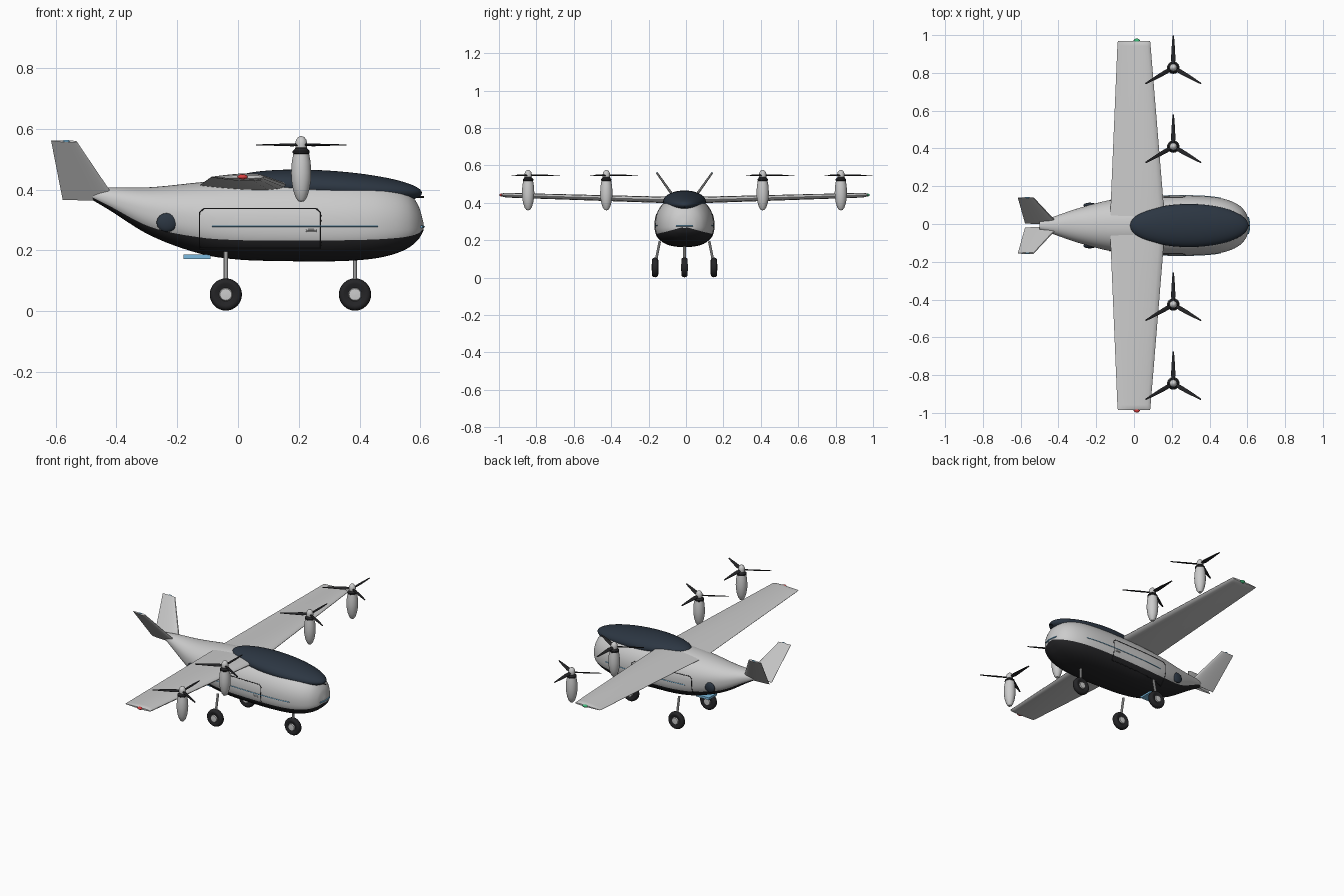
import bpy, bmesh, math
from mathutils import Vector, Matrix

if "Cube" in bpy.data.objects:
    bpy.data.objects.remove(bpy.data.objects["Cube"])

OFF = Vector((0, -0.008, 0))   # the airframe sits slightly off centre
N_UP, N_LOW = 2.15, 2.5        # superellipse exponents of the hull


def mat(name, c):
    m = bpy.data.materials.new(name)
    m.diffuse_color = (*c, 1)
    m.use_nodes = True
    m.node_tree.nodes["Principled BSDF"].inputs["Base Color"].default_value = m.diffuse_color
    return m


DARK = mat("charcoal", (0.018, 0.018, 0.02))
NAVY = mat("navy_glass", (0.025, 0.037, 0.055))
BLUE = mat("light_blue", (0.2, 0.5, 0.75))
RED = mat("red", (0.7, 0.05, 0.05))
GREEN = mat("green", (0.05, 0.5, 0.2))


def finish(name, bm, mats=(), angle=40, loc=(0, 0, 0)):
    bmesh.ops.recalc_face_normals(bm, faces=bm.faces)
    me = bpy.data.meshes.new(name)
    bm.to_mesh(me)
    bm.free()
    for m in mats:
        me.materials.append(m)
    o = bpy.data.objects.new(name, me)
    bpy.context.collection.objects.link(o)
    o.location = OFF + Vector(loc)
    bpy.ops.object.select_all(action='DESELECT')
    o.select_set(True)
    bpy.context.view_layer.objects.active = o
    bpy.ops.object.shade_smooth_by_angle(angle=math.radians(angle))
    return o


def loft(bm, rings, dark_from=None):
    vs = [[bm.verts.new(p) for p in r] for r in rings]
    n = len(rings[0])
    for a, b in zip(vs, vs[1:]):
        for i in range(n):
            f = bm.faces.new((a[i], a[(i + 1) % n], b[(i + 1) % n], b[i]))
            f.material_index = int(dark_from is not None and i >= dark_from)
    bm.faces.new(vs[0])
    bm.faces.new(vs[-1])


def foil(le, te, thick, normal, n=10):
    """Closed wing section between leading and trailing edge points."""
    le, te, nv = Vector(le), Vector(te), Vector(normal).normalized()
    up, lo = [], []
    for i in range(n + 1):
        t = (1 - math.cos(math.pi * i / n)) / 2
        h = thick * 5 * (.2969 * t**.5 - .126 * t - .3516 * t*t + .2843 * t**3 - .1036 * t**4) + .0008
        up.append(le.lerp(te, t) + nv * h)
        lo.append(le.lerp(te, t) - nv * h)
    return up + lo[:0:-1]


def lathe(name, prof, mats=(), loc=(0, 0, 0), axis='Z', n=32):
    bm = bmesh.new()
    loft(bm, [[(max(r, .0005) * math.cos(2 * math.pi * i / n),
                max(r, .0005) * math.sin(2 * math.pi * i / n), z) for i in range(n)] for r, z in prof])
    if axis == 'Y':
        bm.transform(Matrix.Rotation(math.pi / 2, 4, 'X'))
    return finish(name, bm, mats, loc=loc)


def ball(name, loc, size, m, tilt=0, u=24):
    bm = bmesh.new()
    bmesh.ops.create_uvsphere(bm, u_segments=u, v_segments=u // 2, radius=1)
    bm.transform(Matrix.Rotation(tilt, 4, 'Y') @ Matrix.Diagonal((*size, 1)))
    return finish(name, bm, [m], loc=loc)


def tube(name, pts, r, mats=(), cyclic=False):
    cu = bpy.data.curves.new(name, 'CURVE')
    cu.dimensions, cu.bevel_depth, cu.bevel_resolution, cu.use_fill_caps = '3D', r, 2, True
    s = cu.splines.new('POLY')
    s.points.add(len(pts) - 1)
    s.use_cyclic_u = cyclic
    for p, q in zip(s.points, pts):
        p.co = (*q, 1)
    for m in mats:
        cu.materials.append(m)
    o = bpy.data.objects.new(name, cu)
    bpy.context.collection.objects.link(o)
    o.location = OFF
    bpy.ops.object.select_all(action='DESELECT')
    o.select_set(True)
    bpy.context.view_layer.objects.active = o
    bpy.ops.object.convert(target='MESH')
    bpy.ops.object.shade_smooth_by_angle()


# Hull stations: x, half width, top, middle, bottom, belly colour line
ST = [(-.50, .020, .402, .390, .378, .384), (-.43, .045, .407, .37, .337, .350),
      (-.29, .093, .408, .33, .250, .278), (-.127, .135, .424, .30, .190, .243),
      (0, .151, .435, .285, .170, .234), (.15, .157, .440, .28, .165, .233),
      (.30, .158, .440, .28, .164, .233), (.42, .151, .434, .28, .170, .235),
      (.50, .134, .420, .28, .184, .239), (.56, .104, .392, .278, .208, .246),
      (.595, .062, .345, .276, .238, .257), (.61, .012, .292, .275, .265, .270)]


def hermite(i, t):
    a, b, c, d = (ST[min(max(k, 0), len(ST) - 1)] for k in (i - 1, i, i + 1, i + 2))
    h = c[0] - b[0]
    out = [b[0] + t * h]
    for k in range(1, 6):
        m0 = (c[k] - a[k]) / (c[0] - a[0]) * h
        m1 = (d[k] - b[k]) / (d[0] - b[0]) * h
        out.append((2*t**3 - 3*t*t + 1) * b[k] + (t**3 - 2*t*t + t) * m0 + (3*t*t - 2*t**3) * c[k] + (t**3 - t*t) * m1)
    return out


HULL = [hermite(i, j / 6) for i in range(len(ST) - 1) for j in range(6)] + [list(ST[-1])]


def section(s, nu=40, nl=20):
    x, w, top, mid, bot, line = s
    a0 = math.asin(min(1, ((mid - line) / (mid - bot)) ** (N_LOW / 2)))
    angs = [-a0 + (math.pi + 2 * a0) * i / nu for i in range(nu)]
    angs += [math.pi + a0 + (math.pi - 2 * a0) * i / nl for i in range(nl)]
    pts = []
    for a in angs:
        c, sn = math.cos(a), math.sin(a)
        n, h = (N_UP, top - mid) if sn > 0 else (N_LOW, mid - bot)
        pts.append((x, math.copysign(w * abs(c) ** (2 / n), c), mid + math.copysign(h * abs(sn) ** (2 / n), sn)))
    return pts


def side_y(x, z):
    """Half width of the hull at a given length and height."""
    i = max(k for k in range(len(HULL) - 1) if HULL[k][0] <= x)
    a, b = HULL[i], HULL[i + 1]
    t = (x - a[0]) / (b[0] - a[0])
    _, w, top, mid, bot, _ = [p + (q - p) * t for p, q in zip(a, b)]
    n, h = (N_UP, top - mid) if z > mid else (N_LOW, mid - bot)
    return w * max(0, 1 - (abs(z - mid) / h) ** n) ** (1 / n)


def on_side(pts, sy, step=12):
    out = []
    for (x0, z0), (x1, z1) in zip(pts, pts[1:]):
        for j in range(step):
            x, z = x0 + (x1 - x0) * j / step, z0 + (z1 - z0) * j / step
            out.append((x, sy * side_y(x, z), z))
    return out


# Hull with dark belly, and canopy
bm = bmesh.new()
loft(bm, [section(s) for s in HULL], dark_from=40)
finish("fuselage", bm, [mat("body_grey", (.8, .8, .82)), DARK])
ball("canopy", (.291, 0, .408), (.315, .114, .055), NAVY, math.radians(3.5), 64)

# Main wing with slight dihedral and rounded tips
bm = bmesh.new()
loft(bm, [foil((le, y, z), (te, y, z), th, (0, 0, 1)) for y, le, te, z, th in (
    (-.978, .084, -.084, .442, .008), (-.97, .087, -.087, .442, .018), (-.95, .088, -.088, .441, .024),
    (0, .166, -.128, .413, .034),
    (.95, .088, -.088, .441, .024), (.97, .087, -.087, .442, .018), (.978, .084, -.084, .442, .008))])
finish("wing", bm)

for sy, side in ((1, "left"), (-1, "right")):
    # V tail fins
    bm = bmesh.new()
    nv = (0, .825 * sy, -.565)
    loft(bm, [foil((-.403, .012 * sy, .37), (-.577, .012 * sy, .367), .014, nv),
              foil((-.53, .147 * sy, .558), (-.615, .147 * sy, .561), .009, nv)])
    finish(side + "_tail_fin", bm)
    ball(side + "_tail_light", (-.565, .147 * sy, .56), (.012, .004, .004), BLUE)
    ball(side + "_wing_light", (.015, .978 * sy, .442), (.017, .012, .008), GREEN if sy > 0 else RED)
    # Side details: door seam, stripe, handle, rear window
    door = [(-.127, .207), (-.127, .325), (-.112, .338), (.257, .338), (.272, .325), (.272, .207), (-.127, .207)]
    tube(side + "_door_seam", on_side(door, sy), .002, [DARK], True)
    tube(side + "_stripe", on_side([(-.085, .28), (.475, .28)], sy, 40), .0025, [BLUE])
    tube(side + "_door_handle", on_side([(.226, .268), (.226, .262), (.256, .262), (.256, .268), (.226, .268)], sy, 3), .002, (), True)
    ball(side + "_rear_window", (-.234, sy * (side_y(-.234, .29) + .001), .292), (.034, .013, .031), NAVY)


# Lift rotors: pod, collar, spinner and three blades
def rotor(name, x, y):
    lathe(name + "_pod", [(0, .36), (.010, .362), (.019, .375), (.027, .40), (.032, .43), (.033, .455),
                          (.031, .49), (.026, .518), (0, .519)], loc=(x, y, 0))
    lathe(name + "_collar", [(.025, .517), (.028, .52), (.028, .527), (.022, .533), (.017, .54)], [DARK], (x, y, 0))
    lathe(name + "_spinner", [(0, .535), (.019, .538), (.02, .552), (.017, .564), (.010, .573), (0, .577)], loc=(x, y, 0))
    bm = bmesh.new()
    for k in range(3):
        rings = []
        for r, w, th, tw in ((.012, .012, .007, 22), (.04, .024, .005, 18), (.08, .021, .004, 12), (.13, .014, .003, 8), (.17, .007, .002, 5)):
            t = math.radians(tw)
            d = Vector((math.cos(t), 0, math.sin(t))) * w / 2
            c = Vector((0, r, .547))
            ring = foil(c + d, c - d, th, (-math.sin(t), 0, math.cos(t)), 6)
            rings.append([Matrix.Rotation(k * math.tau / 3, 3, 'Z') @ p for p in ring])
        loft(bm, rings)
    finish(name + "_blades", bm, [DARK], loc=(x, y, 0))


for i, y in enumerate((-.836, -.418, .418, .836)):
    rotor(f"rotor_{i + 1}", .208, y)

# Landing gear: tyre, hub and strut
for name, x, y, top in (("nose", .385, 0, (.385, 0, .18)),
                        ("left_main", -.04, .157, (-.04, .132, .195)),
                        ("right_main", -.04, -.157, (-.04, -.132, .195))):
    lathe(name + "_tyre", [(.028, -.012), (.036, -.017), (.045, -.016), (.051, -.010), (.053, 0),
                           (.051, .010), (.045, .016), (.036, .017), (.028, .012)], [DARK], (x, y, .055), 'Y')
    lathe(name + "_hub", [(0, -.019), (.019, -.018), (.022, -.012), (.022, .012), (.019, .018), (0, .019)],
          loc=(x, y, .055), axis='Y')
    tube(name + "_strut", [top, (x, y, .07)], .007)

# Belly light bar, nose strip and probes
bm = bmesh.new()
bmesh.ops.create_cube(bm, size=1)
bm.transform(Matrix.Diagonal((.09, .08, .014, 1)))
finish("belly_light_bar", bm, [BLUE], loc=(-.135, 0, .179))
tube("nose_strip", [(.611 - 3.5 * (i * .009)**2, i * .009, .278) for i in range(-5, 6)], .004, [BLUE])
tube("nose_probe", [(.54, 0, .376), (.612, 0, .376)], .003, [DARK])
